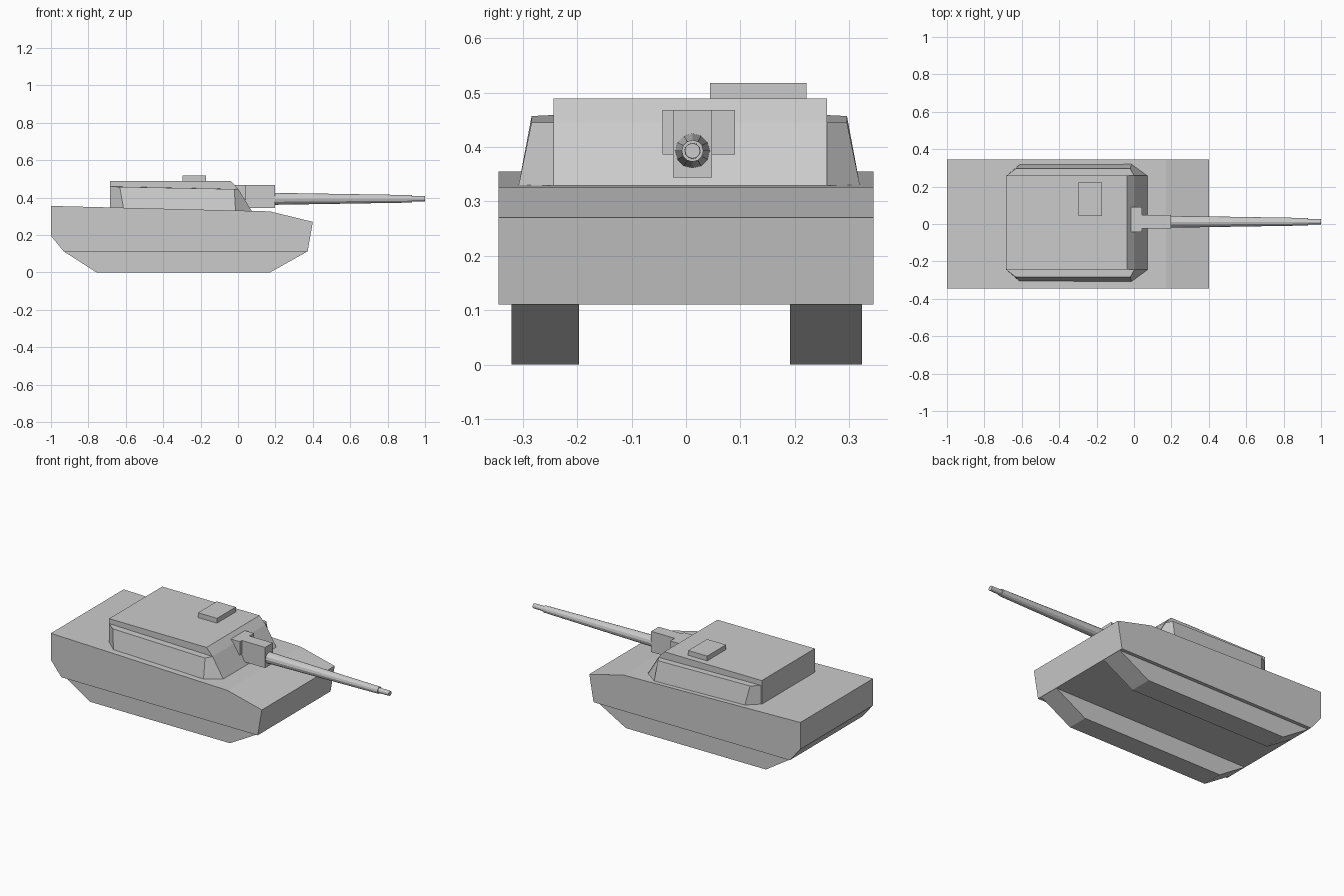
import bpy, bmesh
from math import pi
from mathutils import Matrix

if "Cube" in bpy.data.objects:
    bpy.data.objects.remove(bpy.data.objects["Cube"])


def make_object(name, bm):
    bmesh.ops.recalc_face_normals(bm, faces=bm.faces)
    mesh = bpy.data.meshes.new(name)
    bm.to_mesh(mesh)
    bm.free()
    ob = bpy.data.objects.new(name, mesh)
    bpy.context.collection.objects.link(ob)
    return ob


def loft(name, ring_a, ring_b):
    """Join two matching point rings and cap both ends."""
    bm = bmesh.new()
    a = [bm.verts.new(p) for p in ring_a]
    b = [bm.verts.new(p) for p in ring_b]
    bm.faces.new(a)
    bm.faces.new(b)
    n = len(a)
    for i in range(n):
        j = (i + 1) % n
        bm.faces.new((a[i], a[j], b[j], b[i]))
    return make_object(name, bm)


def extrude_profile(name, profile, y0, y1):
    return loft(name, [(x, y0, z) for x, z in profile],
                [(x, y1, z) for x, z in profile])


def box(name, x0, x1, y0, y1, z0, z1):
    return extrude_profile(name, [(x0, z0), (x1, z0), (x1, z1), (x0, z1)], y0, y1)


def tube(name, x0, x1, r0, r1):
    """Tapered twelve-sided tube along the gun axis."""
    bm = bmesh.new()
    bmesh.ops.create_cone(bm, cap_ends=True, segments=12, radius1=r0, radius2=r1,
                          depth=x1 - x0)
    place = Matrix.Translation(((x0 + x1) / 2, 0.012, 0.393))
    bm.transform(place @ Matrix.Rotation(pi / 2, 4, 'Y'))
    return make_object(name, bm)


# Hull with sloped nose and tail
extrude_profile("hull", [(-1, 0.355), (0.17, 0.326), (0.4, 0.27), (0.372, 0.11),
                         (-0.93, 0.11), (-1, 0.195)], -0.345, 0.345)

# Tracks below the hull
track = [(-0.93, 0.111), (-0.757, 0), (0.172, 0), (0.37, 0.111)]
extrude_profile("track_right", track, -0.321, -0.197)
extrude_profile("track_left", track, 0.191, 0.324)

# Turret body
extrude_profile("turret", [(-0.684, 0.329), (-0.684, 0.489), (-0.038, 0.489),
                           (0.002, 0.445), (0.073, 0.329)], -0.244, 0.259)

# Sloped armour on both turret sides
lower = [(-0.684, 0.25), (-0.61, 0.314), (-0.013, 0.314), (0.073, 0.25)]
upper = [(-0.684, 0.25, 0.459), (-0.632, 0.29, 0.457),
         (-0.02, 0.29, 0.445), (0.002, 0.25, 0.445)]
for name, side in (("side_armour_right", -1), ("side_armour_left", 1)):
    def shift(y):
        return side * y + 0.006
    loft(name, [(x, shift(y), 0.329) for x, y in lower],
         [(x, shift(y), z) for x, y, z in upper])

# Roof hatch
box("hatch", -0.296, -0.17, 0.044, 0.222, 0.48, 0.518)

# Gun mount
box("mount_plate", -0.017, 0.042, -0.043, 0.09, 0.386, 0.468)
box("mount_block", 0.0, 0.197, -0.024, 0.048, 0.344, 0.468)

# Gun barrel and muzzle
tube("barrel", 0.19, 0.93, 0.032, 0.02)
tube("muzzle", 0.925, 1.0, 0.015, 0.014)
